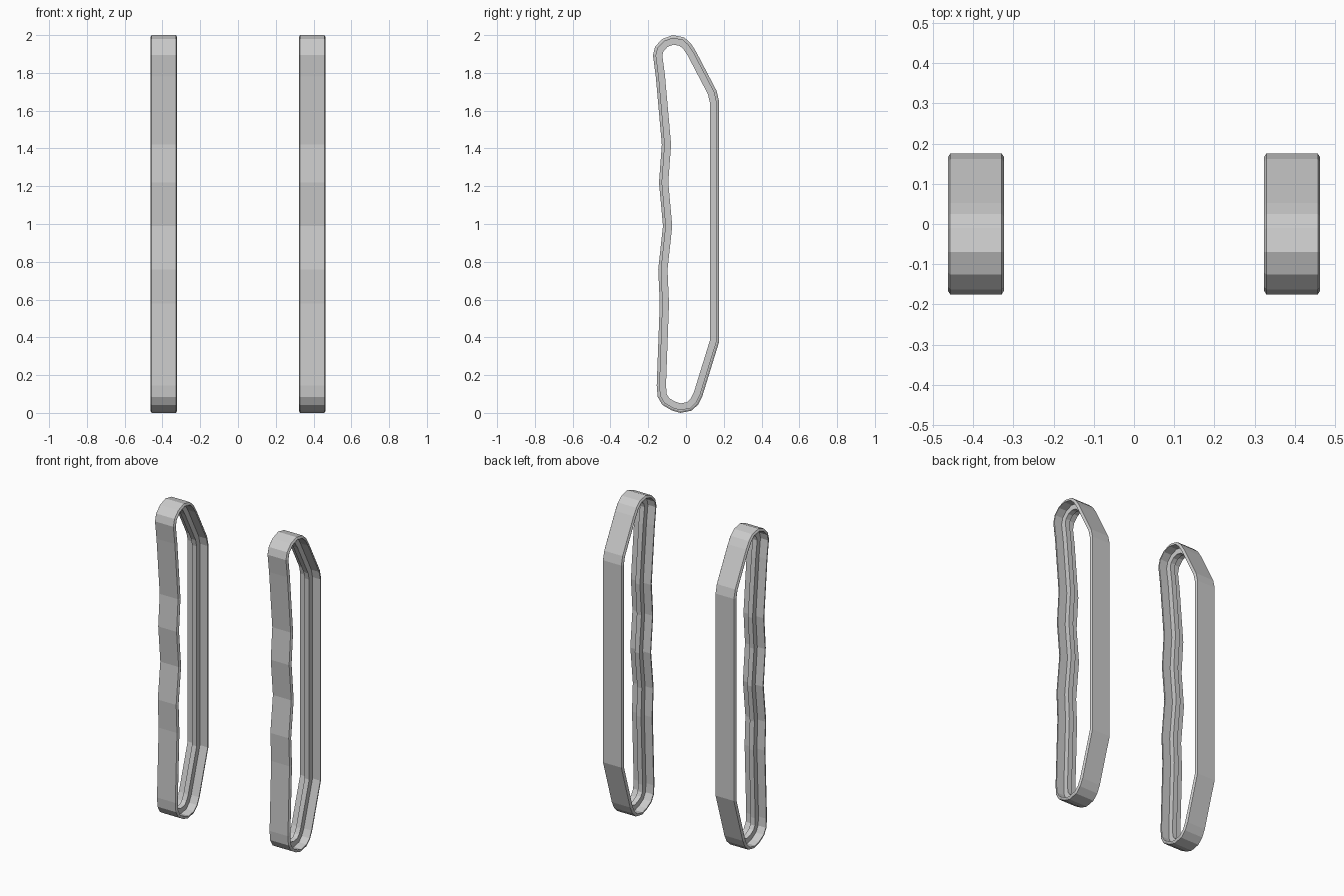
import bpy, bmesh
from mathutils import Vector

if "Cube" in bpy.data.objects:
    bpy.data.objects.remove(bpy.data.objects["Cube"])

# Side outline of the track (y, z), clockwise from the top seen from the right
OUTLINE = [(-.07, 2.0), (-.01, 1.988), (.025, 1.957), (.052, 1.915), (.162, 1.705),
           (.175, 1.65), (.175, .375), (.087, .09), (.065, .045), (.03, .012),
           (-.03, 0), (-.075, .013), (-.125, .042), (-.15, .085), (-.155, .145),
           (-.139, .58), (-.147, .76), (-.122, .99), (-.143, 1.22), (-.128, 1.42),
           (-.16, 1.78), (-.175, 1.895), (-.163, 1.94), (-.125, 1.98)]

# Belt cross-section (x offset, depth inward): chamfered belt with a central guide rib
HALF = [(.064, 0), (.070, .009), (.070, .016), (.016, .016), (.016, .049)]
SECTION = HALF + [(-x, d) for x, d in reversed(HALF)]


def inset(points, depth):
    """Mitred inward offset of a clockwise closed outline."""
    result = []
    n = len(points)
    for i in range(n):
        a, b, c = (Vector(points[j % n]) for j in (i - 1, i, i + 1))
        e1, e2 = (b - a).normalized(), (c - b).normalized()
        n1, n2 = Vector((e1.y, -e1.x)), Vector((e2.y, -e2.x))
        m = (n1 + n2).normalized()
        result.append(b + m * depth / m.dot(n1))
    return result


def make_track(name, cx):
    bm = bmesh.new()
    loops = [[bm.verts.new((cx + x, p[0], p[1])) for p in inset(OUTLINE, d)]
             for x, d in SECTION]
    n, k = len(OUTLINE), len(SECTION)
    for s in range(k):
        a, b = loops[s], loops[(s + 1) % k]
        for i in range(n):
            j = (i + 1) % n
            bm.faces.new((a[i], a[j], b[j], b[i]))
    bmesh.ops.recalc_face_normals(bm, faces=bm.faces)
    mesh = bpy.data.meshes.new(name)
    bm.to_mesh(mesh)
    bm.free()
    obj = bpy.data.objects.new(name, mesh)
    bpy.context.collection.objects.link(obj)


# Left and right tracks
make_track("track_left", -.393)
make_track("track_right", .393)
